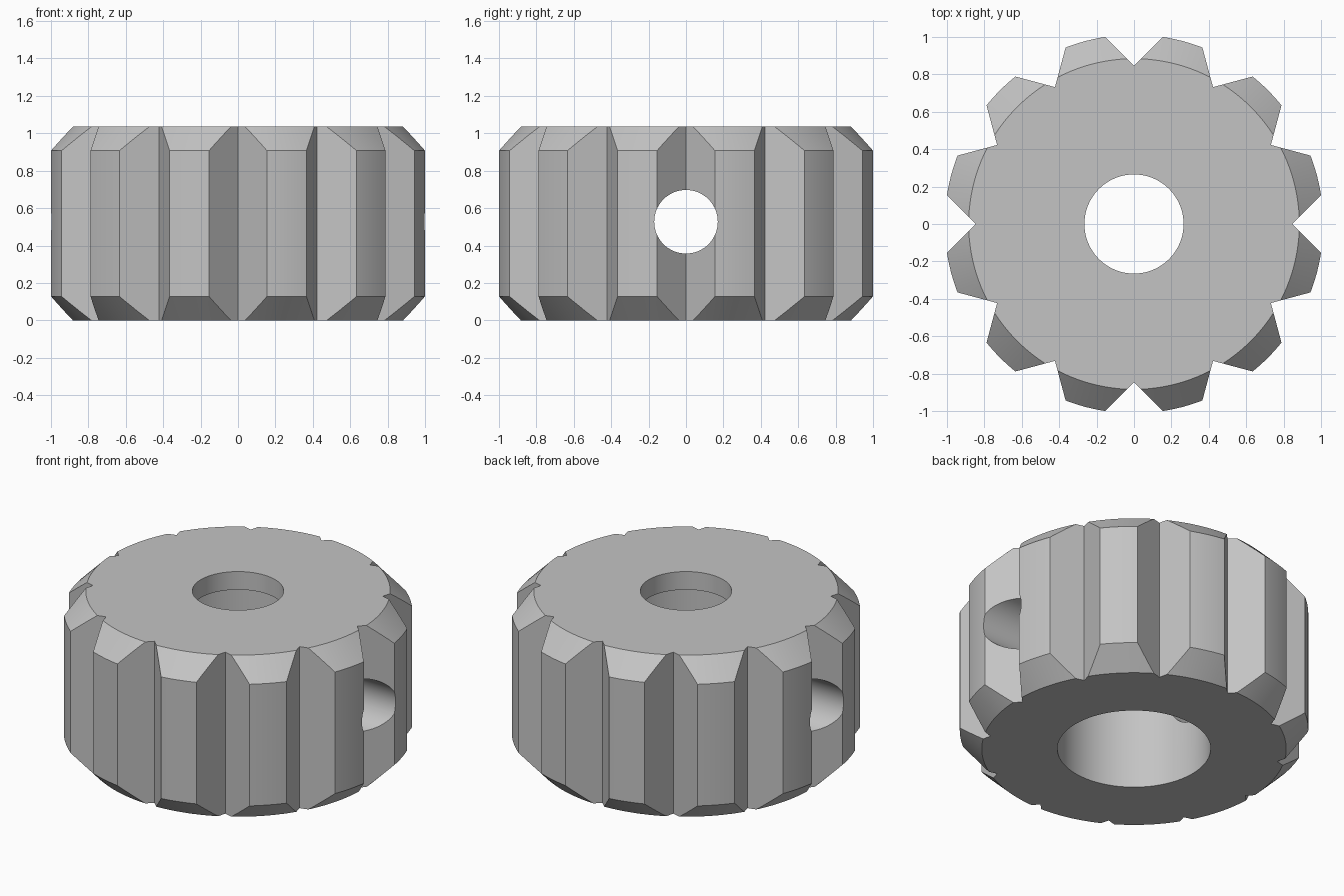
import bpy, bmesh, math
from mathutils import Matrix

cube = bpy.data.objects.get("Cube")
if cube:
    bpy.data.objects.remove(cube, do_unlink=True)

HEIGHT, RADIUS, CHAMFER = 1.035, 1.012, 0.128
BORE, COUNTERBORE, LIP = 0.265, 0.445, 0.116
NOTCHES, NOTCH_RADIUS, NOTCH_DEPTH = 12, 0.845, 0.28
SEGMENTS = 144

grey = bpy.data.materials.new("grey")
grey.use_nodes = True
colour = (0.55, 0.55, 0.55, 1)
grey.diffuse_color = colour
grey.node_tree.nodes["Principled BSDF"].inputs["Base Color"].default_value = colour


def make_object(name, bm):
    bmesh.ops.recalc_face_normals(bm, faces=bm.faces)
    mesh = bpy.data.meshes.new(name)
    bm.to_mesh(mesh)
    bm.free()
    mesh.materials.append(grey)
    obj = bpy.data.objects.new(name, mesh)
    bpy.context.collection.objects.link(obj)
    return obj


def cut(obj, cutter):
    mod = obj.modifiers.new("cut", 'BOOLEAN')
    mod.operation, mod.solver, mod.object = 'DIFFERENCE', 'EXACT', cutter
    bpy.context.view_layer.objects.active = obj
    bpy.ops.object.modifier_apply(modifier=mod.name)
    bpy.data.objects.remove(cutter, do_unlink=True)


# Turned body: chamfered rim, top bore and wider counterbore below
profile = [
    (COUNTERBORE, 0), (RADIUS - CHAMFER, 0), (RADIUS, CHAMFER),
    (RADIUS, HEIGHT - CHAMFER), (RADIUS - CHAMFER, HEIGHT), (BORE, HEIGHT),
    (BORE, HEIGHT - LIP), (COUNTERBORE, HEIGHT - LIP),
]
bm = bmesh.new()
rings = []
for i in range(SEGMENTS):
    a = 2 * math.pi * i / SEGMENTS
    rings.append([bm.verts.new((r * math.cos(a), r * math.sin(a), z)) for r, z in profile])
for i, ring in enumerate(rings):
    after = rings[(i + 1) % SEGMENTS]
    for j in range(len(profile)):
        k = (j + 1) % len(profile)
        bm.faces.new((ring[j], after[j], after[k], ring[k]))
knob = make_object("knob_body", bm)

# Right-angled grip notches around the rim
bm = bmesh.new()
outer = NOTCH_RADIUS + NOTCH_DEPTH
for i in range(NOTCHES):
    turn = Matrix.Rotation(2 * math.pi * i / NOTCHES, 4, 'Z')
    corners = [(NOTCH_RADIUS, 0), (outer, NOTCH_DEPTH), (outer, -NOTCH_DEPTH)]
    low, high = [[bm.verts.new(turn @ Matrix.Translation((x, y, z)).translation)
                  for x, y in corners] for z in (-0.2, HEIGHT + 0.2)]
    bm.faces.new(low)
    bm.faces.new(high)
    for j in range(3):
        k = (j + 1) % 3
        bm.faces.new((low[j], low[k], high[k], high[j]))
cut(knob, make_object("notch_cutter", bm))

# Cross hole running side to side
bm = bmesh.new()
place = Matrix.Translation((0, 0, 0.527)) @ Matrix.Rotation(math.pi / 2, 4, 'Y')
bmesh.ops.create_cone(bm, cap_ends=True, segments=64, radius1=0.17, radius2=0.17,
                      depth=3, matrix=place)
cut(knob, make_object("cross_hole_cutter", bm))

# Smooth curved walls, crisp edges
bpy.ops.object.select_all(action='DESELECT')
knob.select_set(True)
bpy.context.view_layer.objects.active = knob
bpy.ops.object.shade_smooth_by_angle(angle=math.radians(25))
